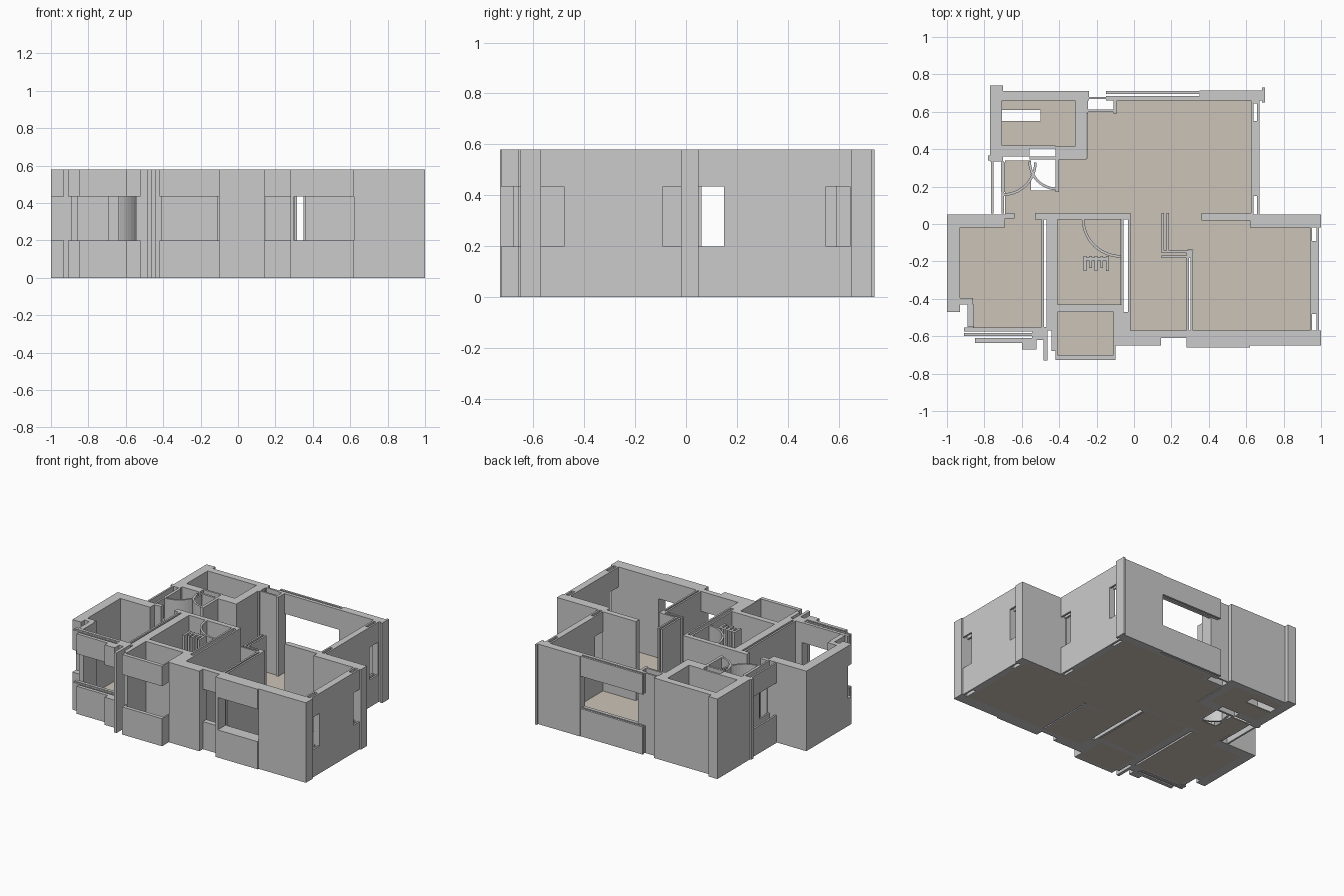
import bpy, bmesh, math
from mathutils import Matrix, Vector

H, SILL, HEAD = 0.58, 0.20, 0.435


def add_box(bm, x0, x1, y0, y1, z0=0.0, z1=H):
    m = Matrix.Translation(((x0 + x1) / 2, (y0 + y1) / 2, (z0 + z1) / 2))
    m = m @ Matrix.Diagonal((abs(x1 - x0), abs(y1 - y0), z1 - z0, 1))
    bmesh.ops.create_cube(bm, size=1, matrix=m)


def finish(bm, name, mat=None):
    me = bpy.data.meshes.new(name)
    bm.to_mesh(me)
    bm.free()
    ob = bpy.data.objects.new(name, me)
    bpy.context.collection.objects.link(ob)
    if mat:
        me.materials.append(mat)
    return ob


def halves(x0, x1, y0, y1, t=0.013):
    """Two thin skins of a hollow wall, along its long direction."""
    if x1 - x0 > y1 - y0:
        return [(x0, x1, y0, y0 + t), (x0, x1, y1 - t, y1)]
    return [(x0, x0 + t, y0, y1), (x1 - t, x1, y0, y1)]


def walls(name, solid=(), hollow=(), windows=(), hollow_windows=()):
    bm = bmesh.new()
    for r in list(solid) + [s for h in hollow for s in halves(*h)]:
        add_box(bm, *r)
    for r in list(windows) + [s for h in hollow_windows for s in halves(*h)]:
        add_box(bm, *r, 0, SILL)
        add_box(bm, *r, HEAD, H)
    return finish(bm, name)


def arc_wall(name, cx, cy, r, a0, a1, t=0.014, n=12):
    """Curved door-swing wall."""
    bm = bmesh.new()
    ang = [math.radians(a0 + (a1 - a0) * i / n) for i in range(n + 1)]
    pts = [(cx + r * math.cos(a), cy + r * math.sin(a)) for a in ang]
    pts += [(cx + (r - t) * math.cos(a), cy + (r - t) * math.sin(a)) for a in reversed(ang)]
    f = bm.faces.new([bm.verts.new((x, y, 0)) for x, y in pts])
    ex = bmesh.ops.extrude_face_region(bm, geom=[f])
    bmesh.ops.translate(bm, vec=Vector((0, 0, H)),
                        verts=[v for v in ex['geom'] if isinstance(v, bmesh.types.BMVert)])
    bmesh.ops.recalc_face_normals(bm, faces=bm.faces)
    finish(bm, name)


# Back left washroom
walls("washroom_walls",
      solid=[(-0.77, -0.705, 0.36, 0.71), (-0.77, -0.70, 0.69, 0.74), (-0.705, -0.24, 0.66, 0.71),
             (-0.315, -0.255, 0.36, 0.66), (-0.705, -0.56, 0.36, 0.42), (-0.56, -0.42, 0.405, 0.42),
             (-0.56, -0.42, 0.345, 0.36), (-0.42, -0.255, 0.345, 0.415), (-0.78, -0.76, 0.34, 0.365)])

# Entry side wall with its window
walls("entry_walls",
      solid=[(-0.77, -0.70, 0.335, 0.36), (-0.42, -0.40, 0.17, 0.345), (-0.71, -0.69, 0.17, 0.33)],
      hollow_windows=[(-0.765, -0.695, 0.055, 0.335)])
arc_wall("entry_door_arc_right", -0.41, 0.335, 0.155, 180, 270)
arc_wall("entry_door_arc_left", -0.70, 0.33, 0.18, 270, 360)

# Living room
walls("living_walls",
      solid=[(0.625, 0.67, 0.15, 0.55), (0.35, 0.70, 0.66, 0.715), (0.685, 0.70, 0.65, 0.73),
             (0.36, 0.63, 0.02, 0.06), (0.625, 0.67, 0.645, 0.67),
             (-0.26, -0.245, 0.59, 0.68), (-0.11, -0.09, 0.59, 0.68)],
      hollow=[(-0.255, -0.09, 0.60, 0.68)],
      windows=[(-0.15, 0.35, 0.66, 0.685), (-0.15, 0.35, 0.695, 0.71)],
      hollow_windows=[(0.625, 0.67, 0.05, 0.15), (0.625, 0.67, 0.55, 0.65)])

# Right bedroom
walls("right_bedroom_walls",
      solid=[(0.62, 1.0, -0.02, 0.05), (0.94, 0.99, -0.48, -0.09), (0.62, 1.0, -0.65, -0.57),
             (0.28, 0.30, -0.66, -0.57)],
      windows=[(0.30, 0.62, -0.66, -0.645), (0.30, 0.62, -0.645, -0.57)],
      hollow_windows=[(0.94, 0.99, -0.58, -0.48), (0.94, 0.99, -0.09, -0.02)])

# Middle bedroom with hollow partition walls
walls("middle_bedroom_walls",
      solid=[(-0.10, 0.145, -0.65, -0.57), (0.285, 0.315, -0.18, -0.145)],
      hollow=[(-0.068, -0.018, -0.57, 0.06), (0.148, 0.188, -0.15, 0.06),
              (0.148, 0.315, -0.182, -0.142), (0.28, 0.315, -0.57, -0.145)],
      windows=[(0.145, 0.28, -0.61, -0.57)])

# Bathroom and its balcony
walls("bathroom_walls",
      solid=[(-0.53, -0.02, 0.025, 0.06), (-0.468, -0.41, -0.57, 0.03), (-0.41, -0.06, -0.47, -0.43),
             (-0.485, -0.463, -0.73, -0.55), (-0.44, -0.41, -0.68, -0.57), (-0.11, -0.03, -0.62, -0.47)],
      windows=[(-0.42, -0.10, -0.727, -0.70), (-0.42, -0.41, -0.72, -0.66),
               (-0.11, -0.10, -0.72, -0.62)])
arc_wall("bathroom_door_arc", -0.07, 0.03, 0.21, 180, 270)
walls("bathroom_fixture", solid=[(-0.27 + 0.03 * i, -0.255 + 0.03 * i, -0.25 + 0.015 * (i % 2), -0.17)
                                 for i in range(5)] + [(-0.27, -0.14, -0.195, -0.18)])

# Left bedroom
walls("left_bedroom_walls",
      solid=[(-1.0, -0.93, -0.43, 0.05), (-0.93, -0.69, -0.02, 0.05), (-0.69, -0.64, 0.03, 0.06),
             (-0.93, -0.86, -0.43, -0.395), (-0.89, -0.855, -0.55, -0.43), (-0.495, -0.482, -0.56, 0.03),
             (-0.545, -0.48, -0.62, -0.55)],
      windows=[(-1.0, -0.93, -0.47, -0.43), (-0.91, -0.545, -0.575, -0.553), (-0.91, -0.545, -0.598, -0.583),
               (-0.85, -0.545, -0.635, -0.61), (-0.60, -0.52, -0.67, -0.62)])

# Floor slabs
tile = bpy.data.materials.new("floor_beige")
tile.diffuse_color = (0.60, 0.55, 0.48, 1)
bm = bmesh.new()
for r in [(-0.25, 0.63, 0.05, 0.60), (-0.09, 0.63, 0.60, 0.67), (-0.40, -0.25, 0.05, 0.35),
          (-0.69, -0.40, 0.05, 0.18), (-0.69, -0.55, 0.18, 0.34),
          (-0.71, -0.31, 0.41, 0.55), (-0.50, -0.31, 0.55, 0.61), (-0.71, -0.31, 0.61, 0.67),
          (-0.93, -0.49, -0.40, 0.05), (-0.86, -0.49, -0.56, -0.40),
          (-0.41, -0.07, -0.44, 0.05), (-0.41, -0.11, -0.70, -0.46),
          (-0.02, 0.285, -0.57, 0.05), (0.315, 0.94, -0.57, 0.05), (0.19, 0.315, -0.14, 0.05),
          (0.30, 0.62, -0.645, -0.57)]:
    add_box(bm, *r, 0.0, 0.006)
finish(bm, "floor", tile)
